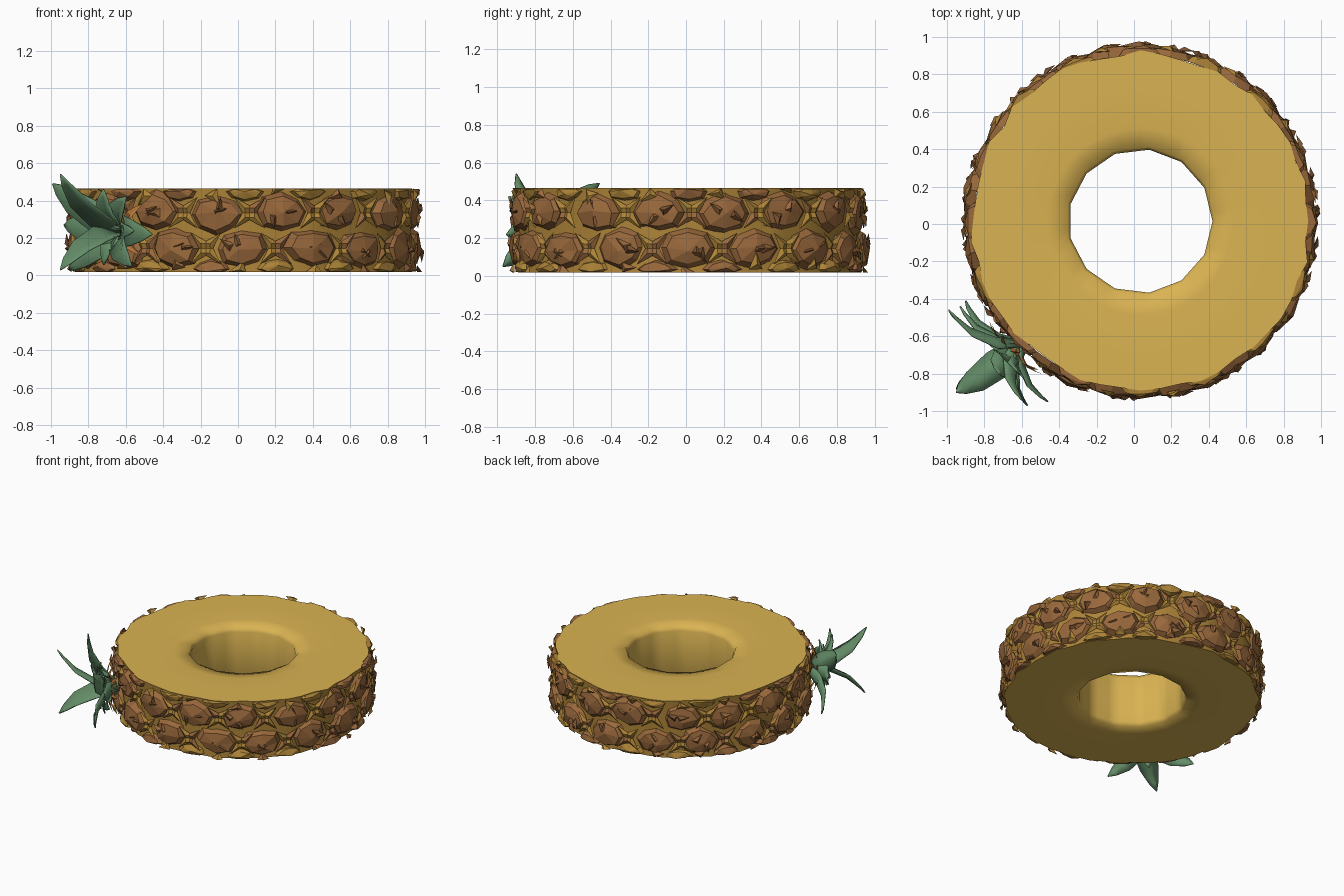
import bpy, bmesh, math, random
from mathutils import Vector

random.seed(7)
cube = bpy.data.objects.get("Cube")
if cube:
    bpy.data.objects.remove(cube, do_unlink=True)

CENTER = Vector((0.035, 0.015, 0))
TOP, BOTTOM = 0.465, 0.018
TAU = math.tau


def material(name, rgb):
    m = bpy.data.materials.new(name)
    m.use_nodes = True
    m.diffuse_color = (*rgb, 1)
    m.node_tree.nodes["Principled BSDF"].inputs["Base Color"].default_value = (*rgb, 1)
    return m


FLESH = material("yellow flesh", (0.70, 0.45, 0.085))
MUSTARD = material("mustard rind", (0.42, 0.23, 0.04))
BROWN = material("brown rind", (0.32, 0.14, 0.045))
DARK = material("dark rind", (0.20, 0.085, 0.03))
GREEN = material("leaf green", (0.13, 0.27, 0.14))
ORANGE = material("orange stem", (0.50, 0.20, 0.05))


def finish(bm, name, mats, smooth=None):
    mesh = bpy.data.meshes.new(name)
    bm.to_mesh(mesh)
    bm.free()
    for m in mats:
        mesh.materials.append(m)
    ob = bpy.data.objects.new(name, mesh)
    bpy.context.collection.objects.link(ob)
    if smooth:
        bpy.ops.object.select_all(action='DESELECT')
        ob.select_set(True)
        bpy.context.view_layer.objects.active = ob
        bpy.ops.object.shade_smooth_by_angle(angle=math.radians(smooth))
    return ob


def polar(r, a, z):
    return CENTER + Vector((r * math.cos(a), r * math.sin(a), z))


# Flesh ring: revolved profile with a faceted core hole
def flesh_ring():
    profile = [(0.385, 0.06), (0.385, 0.42), (0.40, 0.452), (0.50, 0.463), (0.70, TOP),
               (0.905, TOP), (0.90, 0.40), (0.90, 0.08),
               (0.905, BOTTOM), (0.70, BOTTOM), (0.50, 0.02), (0.40, 0.03)]
    sides, hole = 52, 13
    wedge = TAU / hole
    bm = bmesh.new()
    rings = []
    for i in range(sides):
        a = TAU * i / sides
        facet = math.cos(wedge / 2) / math.cos(a % wedge - wedge / 2)
        wobble = random.uniform(-0.02, 0.015)
        ring = []
        for r, z in profile:
            r = r * facet if r < 0.45 else r + (wobble if r > 0.8 else 0)
            ring.append(bm.verts.new(polar(r, a, z)))
        rings.append(ring)
    n = len(profile)
    for i in range(sides):
        a, b = rings[i], rings[(i + 1) % sides]
        for k in range(n):
            j = (k + 1) % n
            f = bm.faces.new((a[k], b[k], b[j], a[j]))
            f.material_index = 1 if k in (5, 6, 7) else 0
    bmesh.ops.recalc_face_normals(bm, faces=bm.faces)
    return finish(bm, "flesh_ring", [FLESH, MUSTARD], 60)


# Rind eye: jagged faceted dome wrapped on the outer wall
def add_eye(bm, angle, z, half_w, half_h, height, mat):
    sides = 8

    def point(u, v, r):
        zz = min(max(z + v, BOTTOM + 0.004), TOP - 0.004)
        return bm.verts.new(polar(r, angle + u / 0.93, zz))

    tip = point(random.uniform(-0.02, 0.02), random.uniform(-0.02, 0.02), 0.905 + height)
    outer, inner = [], []
    for k in range(sides):
        t = TAU * k / sides
        s = random.uniform(0.9, 1.12)
        c, d = half_w * s * math.cos(t), half_h * s * math.sin(t)
        outer.append(point(c, d, 0.89))
        inner.append(point(c * 0.76, d * 0.76, 0.895 + height * random.uniform(0.6, 0.9)))
    for k in range(sides):
        j = (k + 1) % sides
        bm.faces.new((outer[k], outer[j], inner[j], inner[k])).material_index = mat
        bm.faces.new((inner[k], inner[j], tip)).material_index = mat


# Bract: small raised spike that lies over an eye or fills a gap
def add_spike(bm, angle, z, turn, length, width, lift, mat):
    along = Vector((math.cos(turn), math.sin(turn)))
    side = Vector((-along.y, along.x)) * width

    def point(p, r):
        zz = min(max(z + p.y, BOTTOM), TOP)
        return bm.verts.new(polar(r, angle + p.x / 0.93, zz))

    a, b = point(side, 0.90 + lift * 0.6), point(-side, 0.90 + lift * 0.6)
    ridge, tip = point(along * length * 0.3, 0.91 + lift), point(along * length, 0.90 + lift)
    for tri in ((a, ridge, tip), (ridge, b, tip), (b, ridge, a)):
        bm.faces.new(tri).material_index = mat


def rind():
    bm = bmesh.new()
    count = 16
    step = TAU / count
    for row, z in enumerate((0.145, 0.335)):
        for i in range(count):
            a = step * (i + 0.5 * row) + random.uniform(-0.03, 0.03)
            add_eye(bm, a, z + random.uniform(-0.01, 0.01), 0.15, 0.108,
                    random.uniform(0.04, 0.06), 0)
            # withered bracts on the eye
            for _ in range(2):
                add_spike(bm, a + random.uniform(-0.06, 0.06), z, random.uniform(0, TAU),
                          0.085, 0.03, 0.052, random.choice((0, 2)))
            # star of spikes in the gap beside the eye
            for k in range(4):
                add_spike(bm, a + step / 2, z, TAU * (k + 0.5) / 4, 0.12, 0.035,
                          0.03, random.choice((0, 1, 1)))
    # cut eyes along both rims
    for i in range(count):
        for z, shift in ((0.035, 0.5), (0.448, 0)):
            a = step * (i + shift)
            add_eye(bm, a, z, 0.11, 0.05, 0.035, random.choice((1, 1, 0)))
            add_spike(bm, a + step / 2, z, random.uniform(0, TAU), 0.09, 0.04, 0.04,
                      random.choice((0, 1)))
    bmesh.ops.recalc_face_normals(bm, faces=bm.faces)
    return finish(bm, "rind", [MUSTARD if m == 1 else (BROWN, 0, DARK)[m] for m in range(3)])


OUT = Vector((-0.7, -0.71, 0)).normalized()
CROWN = CENTER + OUT * 0.90 + Vector((0, 0, 0.24))


# Leaf: folded blade that curves from the crown to its tip
def add_leaf(bm, base, tip, width):
    run = tip - base
    side = run.cross(OUT).normalized()
    normal = side.cross(run).normalized()
    if normal.dot(OUT) < 0:
        normal = -normal
    rows = []
    for t, w in ((0, 0.6), (0.3, 1), (0.65, 0.8), (0.88, 0.4), (1, 0.03)):
        mid = base + run * t + normal * 0.05 * math.sin(math.pi * t)
        edge = side * width * w
        lift = normal * width * w * 0.35
        row = [mid - edge + lift, mid, mid + edge + lift]
        for p in row:
            p.z = max(p.z, 0)
        rows.append([bm.verts.new(p) for p in row])
    for a, b in zip(rows, rows[1:]):
        for k in range(2):
            bm.faces.new((a[k], a[k + 1], b[k + 1], b[k]))


def crown():
    tips = [(-0.95, -0.9, 0.54), (-0.99, -0.46, 0.49), (-0.95, -0.88, 0.03),
            (-0.57, -0.97, 0.05), (-0.90, -0.41, 0.03), (-0.46, -0.95, 0.22),
            (-0.60, -0.94, 0.42), (-0.93, -0.44, 0.27), (-0.72, -0.80, 0.46)]
    bm = bmesh.new()
    for x, y, z in tips:
        tip = Vector((x, y, z))
        base = CROWN + (tip - CROWN) * 0.03
        add_leaf(bm, base, tip, 0.085)
    # short inner leaves
    for k in range(7):
        t = TAU * k / 7
        across = Vector((0.71, -0.7, 0)) * math.cos(t) + Vector((0, 0, 1)) * math.sin(t)
        add_leaf(bm, CROWN, CROWN + across * 0.19 + OUT * 0.13, 0.055)
    leaves = finish(bm, "crown_leaves", [GREEN], 40)
    thick = leaves.modifiers.new("thickness", 'SOLIDIFY')
    thick.thickness = 0.008
    thick.offset = 0

    # frayed orange collar under the leaves
    bm = bmesh.new()
    for k in range(9):
        t = TAU * k / 9
        across = Vector((0.71, -0.7, 0)) * math.cos(t) + Vector((0, 0, 1)) * math.sin(t)
        add_leaf(bm, CROWN, CROWN + across * random.uniform(0.17, 0.22) + OUT * 0.05, 0.03)
    finish(bm, "crown_collar", [ORANGE])


flesh_ring()
rind()
crown()
